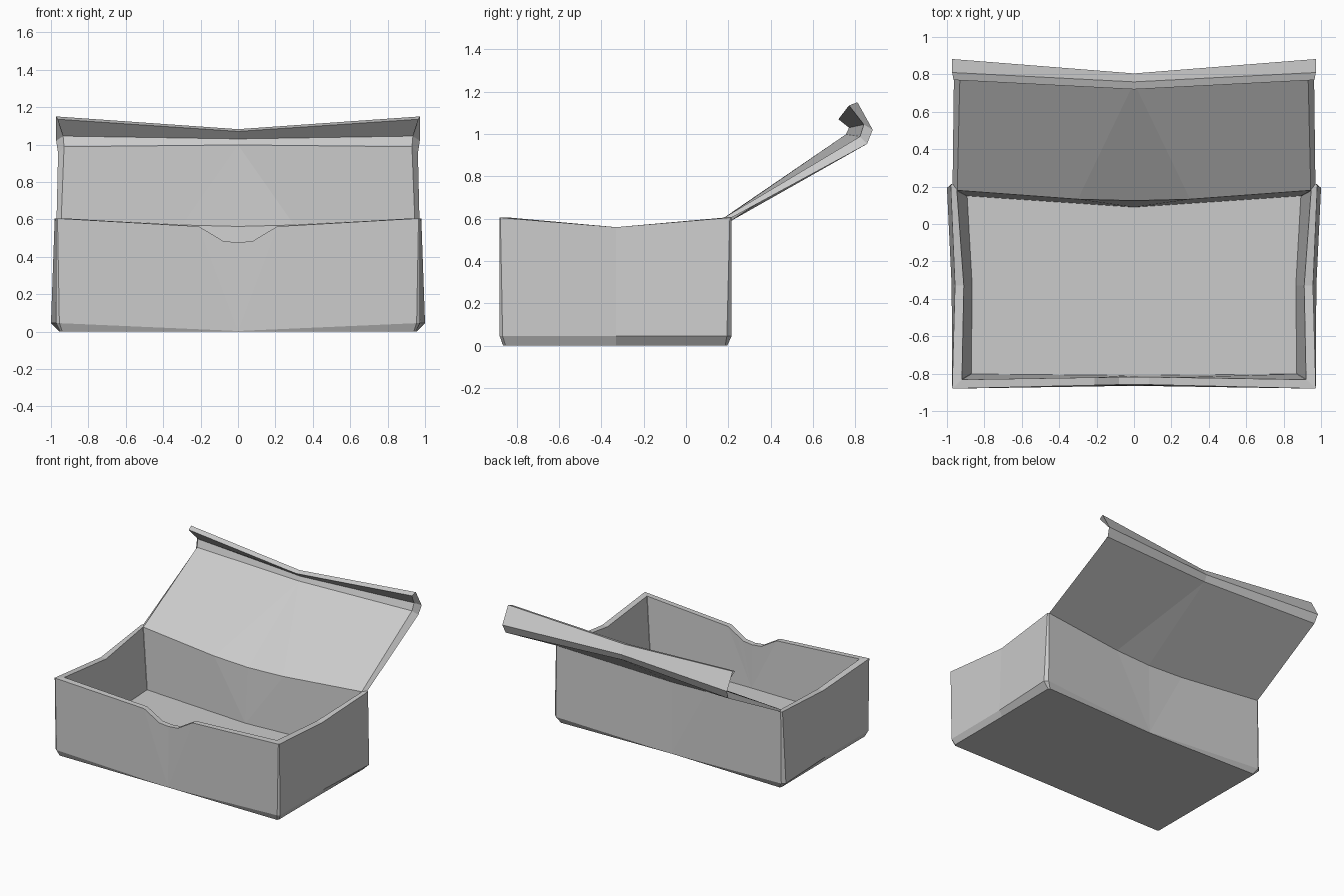
import bpy
import bmesh
from mathutils import Vector

if "Cube" in bpy.data.objects:
    bpy.data.objects.remove(bpy.data.objects["Cube"])


def make_object(name, verts, faces):
    mesh = bpy.data.meshes.new(name)
    mesh.from_pydata(verts, [], faces)
    bm = bmesh.new()
    bm.from_mesh(mesh)
    bmesh.ops.remove_doubles(bm, verts=bm.verts, dist=0.0005)
    bmesh.ops.recalc_face_normals(bm, faces=bm.faces)
    bm.to_mesh(mesh)
    bm.free()
    obj = bpy.data.objects.new(name, mesh)
    bpy.context.collection.objects.link(obj)
    return obj


def at_x(a, b, x):
    return a.lerp(b, (x - a.x) / (b.x - a.x))


def hinge_point(a, b):
    """Softens the sag of the hinge line between centre and corner."""
    p = at_x(a, b, 0.3)
    p.y -= 0.01
    p.z -= 0.006
    return p


def mirrored_ring(keys, rim=False):
    """Half outline: front centre, 2 corner points, side, 2 corner points, back centre."""
    k = [Vector(p) for p in keys]
    if rim:
        # thumb notch at the front
        front = [k[0]] + [at_x(k[0], k[1], x) for x in (0.08, 0.13, 0.21)]
        for p, z in zip(front, (0.476, 0.484, 0.515, 0.562)):
            p.z = z
        back = hinge_point(k[6], k[5])
    else:
        # extra rim points fan into the wall centre (merged later)
        front = [k[0].copy() for _ in range(4)]
        back = k[6].copy()
    half = front + k[1:6] + [back, k[6]]
    return half + [Vector((-p.x, p.y, p.z)) for p in half[-2:0:-1]]


# Box: outlines from underside, up the outside, over the rim, down to the floor
FLOOR = 0.14
underside = mirrored_ring([(0, -.86, 0), (.94, -.863, 0), (.95, -.852, 0), (.951, -.33, 0),
                           (.955, .185, 0), (.945, .195, 0), (0, .17, 0)])
lower = mirrored_ring([(0, -.865, .003), (.955, -.88, .045), (.972, -.866, .045), (.975, -.33, .045),
                       (1, .193, .045), (.975, .215, .045), (0, .176, .003)])
rim_outer = mirrored_ring([(0, -.857, .476), (.965, -.88, .605), (.972, -.877, .605), (.957, -.33, .56),
                           (.98, .207, .605), (.97, .215, .605), (0, .165, .557)], True)
rim_inner = mirrored_ring([(0, -.817, .476), (.918, -.832, .605), (.92, -.83, .605), (.91, -.33, .56),
                           (.947, .178, .605), (.945, .18, .605), (0, .125, .562)], True)
floor = mirrored_ring([(0, -.81, FLOOR), (.868, -.802, FLOOR), (.87, -.8, FLOOR), (.865, -.33, FLOOR),
                       (.892, .148, FLOOR), (.89, .15, FLOOR), (0, .09, FLOOR)])
rings = [underside, lower, rim_outer, rim_inner, floor]
n = len(floor)
faces = [list(range(n)), list(range(4 * n, 5 * n))]
for r in range(4):
    for i in range(n):
        j = (i + 1) % n
        faces.append((r * n + i, r * n + j, (r + 1) * n + j, (r + 1) * n + i))
make_object("box", [p for ring in rings for p in ring], faces)

# Lid: panel with a folded lip, section from hinge inside round to hinge outside
centre = [(0, .125, .562), (0, .755, .998), (0, .77, 1.03), (0, .72, 1.07),
          (0, .76, 1.082), (0, .805, 1.02), (0, .785, .97), (0, .165, .557)]
end = [(.945, .18, .605), (.93, .822, .988), (.935, .84, 1.045), (.965, .77, 1.135),
       (.972, .81, 1.15), (.972, .882, 1.02), (.962, .855, .953), (.97, .215, .605)]
centre = [Vector(p) for p in centre]
end = [Vector(p) for p in end]
mid = [p.copy() for p in centre]
for i in (0, 7):
    mid[i] = hinge_point(centre[i], end[i])


def flip(section):
    return [Vector((-p.x, p.y, p.z)) for p in section]


sections = [flip(end), flip(mid), centre, mid, end]
faces = []
for s in range(4):
    for i in range(8):
        j = (i + 1) % 8
        if s in (1, 2) and i not in (0, 6, 7):
            continue  # centre fan only touches the hinge edges
        faces.append((s * 8 + i, s * 8 + j, s * 8 + 8 + j, s * 8 + 8 + i))
for base in (0, 32):
    for i in range(3):
        faces.append((base + i, base + i + 1, base + 6 - i, base + 7 - i))
make_object("lid", [p for s in sections for p in s], faces)
